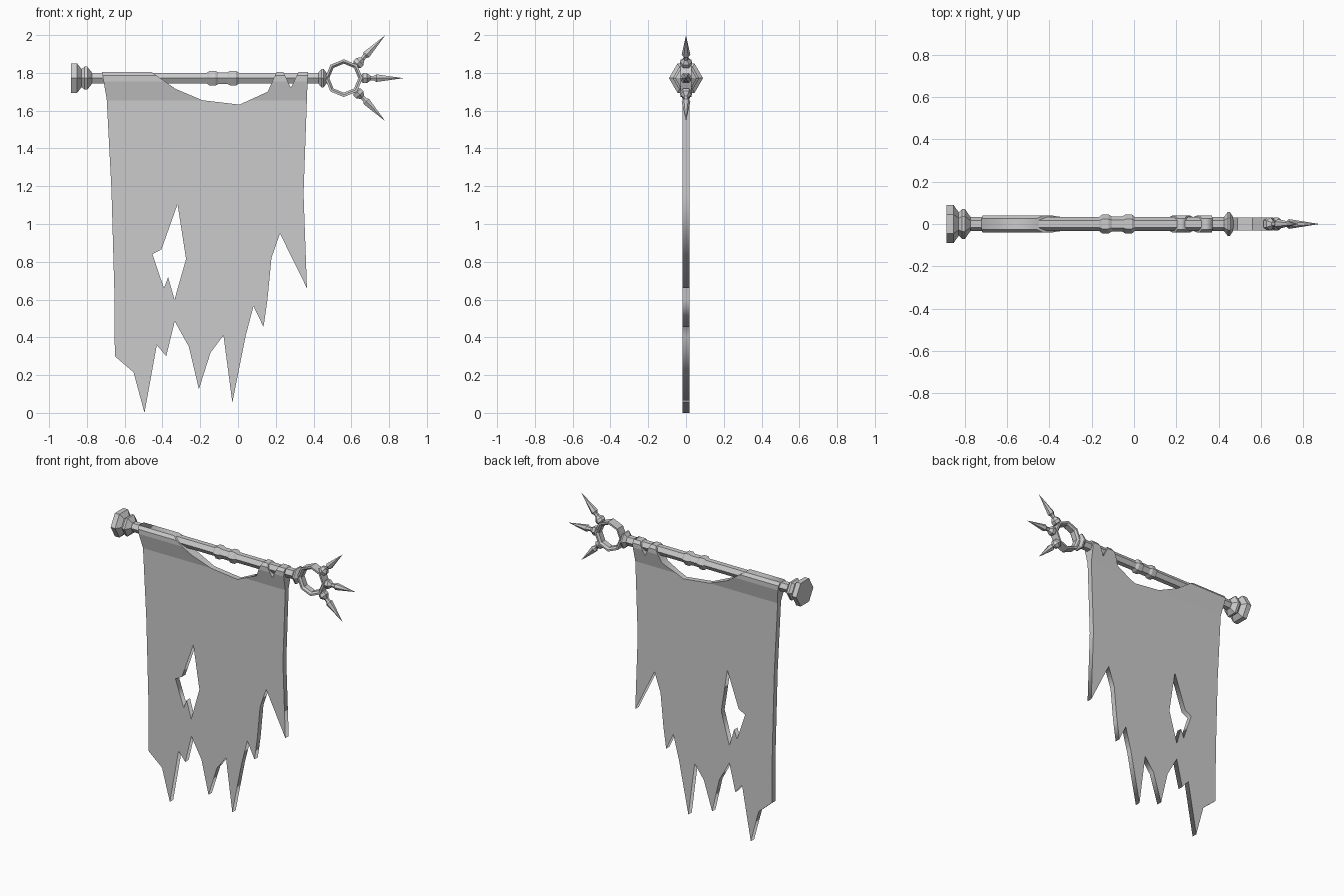
import bpy, bmesh, math
from mathutils import Matrix, Vector

if "Cube" in bpy.data.objects:
    bpy.data.objects.remove(bpy.data.objects["Cube"])

ROD_Z = 1.772
RING = Vector((0.56, 0, ROD_Z))


def make_object(name, bm):
    bmesh.ops.remove_doubles(bm, verts=bm.verts, dist=1e-5)
    bmesh.ops.recalc_face_normals(bm, faces=bm.faces)
    mesh = bpy.data.meshes.new(name)
    bm.to_mesh(mesh)
    bm.free()
    ob = bpy.data.objects.new(name, mesh)
    bpy.context.collection.objects.link(ob)
    return ob


def lathe(name, profile, sides, matrix, closed=False):
    """Turn (position, radius) pairs about local x; vertices start at +y."""
    bm = bmesh.new()
    rings = []
    for i in range(sides):
        a = 2 * math.pi * i / sides
        rings.append([bm.verts.new((x, r * math.cos(a), r * math.sin(a))) for x, r in profile])
    n = len(profile)
    for i in range(sides):
        p, q = rings[i], rings[(i + 1) % sides]
        for j in range(n if closed else n - 1):
            k = (j + 1) % n
            bm.faces.new((p[j], p[k], q[k], q[j]))
    if not closed:
        for j in (0, -1):
            if profile[j][1] > 0.001:
                bm.faces.new([r[j] for r in rings])
    bm.transform(matrix)
    bmesh.ops.dissolve_degenerate(bm, dist=1e-5, edges=bm.edges)
    return make_object(name, bm)


at_rod = Matrix.Translation((0, 0, ROD_Z))

# Rod with two raised bands and an end collar
rod = [(-0.80, 0.033), (-0.165, 0.033), (-0.15, 0.045), (-0.12, 0.045), (-0.105, 0.036),
       (-0.055, 0.036), (-0.04, 0.045), (-0.01, 0.045), (0.005, 0.033), (0.425, 0.033),
       (0.443, 0.057), (0.453, 0.057), (0.47, 0.03)]
lathe("rod", rod, 6, at_rod)

# Stepped hexagonal end cap
cap = [(-0.885, 0.09), (-0.852, 0.09), (-0.828, 0.055), (-0.812, 0.07),
       (-0.798, 0.07), (-0.773, 0.034)]
lathe("end_cap", cap, 6, at_rod)

# Octagonal ring, its axis along y
section = [(-0.03, 0.10), (0.03, 0.10), (0.03, 0.088), (0.018, 0.077),
           (-0.018, 0.077), (-0.03, 0.088)]
lathe("ring", section, 8, Matrix.Translation(RING) @ Matrix.Rotation(math.pi / 2, 4, 'Z'), True)

# Three spikes fanning out from the ring
spike = [(0.09, 0.018), (0.102, 0.031), (0.122, 0.031), (0.142, 0.014), (0.16, 0.014),
         (0.172, 0.023), (0.185, 0.021), (0.316, 0.0)]
for label, deg in (("upper", -46), ("middle", 0), ("lower", 46)):
    lathe(label + "_spike", spike, 6,
          Matrix.Translation(RING) @ Matrix.Rotation(math.radians(deg), 4, 'Y'))

# Torn cloth outline and hole, as (x, z)
outline = [(-0.72, 1.805), (-0.695, 1.66), (-0.67, 1.185), (-0.655, 0.655), (-0.652, 0.30),
           (-0.553, 0.215), (-0.495, 0.0), (-0.43, 0.36), (-0.38, 0.30), (-0.335, 0.485),
           (-0.26, 0.35), (-0.207, 0.125), (-0.145, 0.32), (-0.077, 0.41), (-0.03, 0.055),
           (0.04, 0.405), (0.082, 0.565), (0.135, 0.455), (0.156, 0.60), (0.177, 0.82),
           (0.222, 0.95), (0.365, 0.66), (0.347, 1.16), (0.37, 1.805), (0.32, 1.805),
           (0.28, 1.72), (0.24, 1.805), (0.205, 1.805), (0.157, 1.70), (0.008, 1.632),
           (-0.188, 1.655), (-0.33, 1.715), (-0.458, 1.805)]
hole = [(-0.32, 1.105), (-0.275, 0.815), (-0.336, 0.60), (-0.37, 0.718), (-0.392, 0.66),
        (-0.453, 0.84), (-0.405, 0.866)]

curve = bpy.data.curves.new("cloth_outline", 'CURVE')
curve.dimensions = '2D'
curve.fill_mode = 'BOTH'
curve.extrude = 0.018
for pts in (outline, hole):
    sp = curve.splines.new('POLY')
    sp.points.add(len(pts) - 1)
    for p, (x, z) in zip(sp.points, pts):
        p.co = (x, z, 0, 1)
    sp.use_cyclic_u = True
helper = bpy.data.objects.new("cloth_outline", curve)
bpy.context.collection.objects.link(helper)
bpy.context.view_layer.update()
flat = bpy.data.meshes.new_from_object(helper.evaluated_get(bpy.context.evaluated_depsgraph_get()))
bpy.data.objects.remove(helper)

# Stand the cloth up and swell its top into a sleeve around the rod
bm = bmesh.new()
bm.from_mesh(flat)
bm.transform(Matrix.Rotation(math.pi / 2, 4, 'X'))
bmesh.ops.remove_doubles(bm, verts=bm.verts, dist=1e-5)
for z in (1.655, 1.755, 1.785):
    bmesh.ops.bisect_plane(bm, geom=bm.verts[:] + bm.edges[:] + bm.faces[:],
                           plane_co=(0, 0, z), plane_no=(0, 0, 1))
steps = [(-1, 0.018), (1.655, 0.018), (1.755, 0.04), (1.785, 0.04), (1.81, 0.022)]
for v in bm.verts:
    for (z0, w0), (z1, w1) in zip(steps, steps[1:]):
        if z0 <= v.co.z <= z1:
            w = w0 + (w1 - w0) * (v.co.z - z0) / (z1 - z0)
            v.co.y = math.copysign(w, v.co.y)
            break
make_object("torn_cloth", bm)
